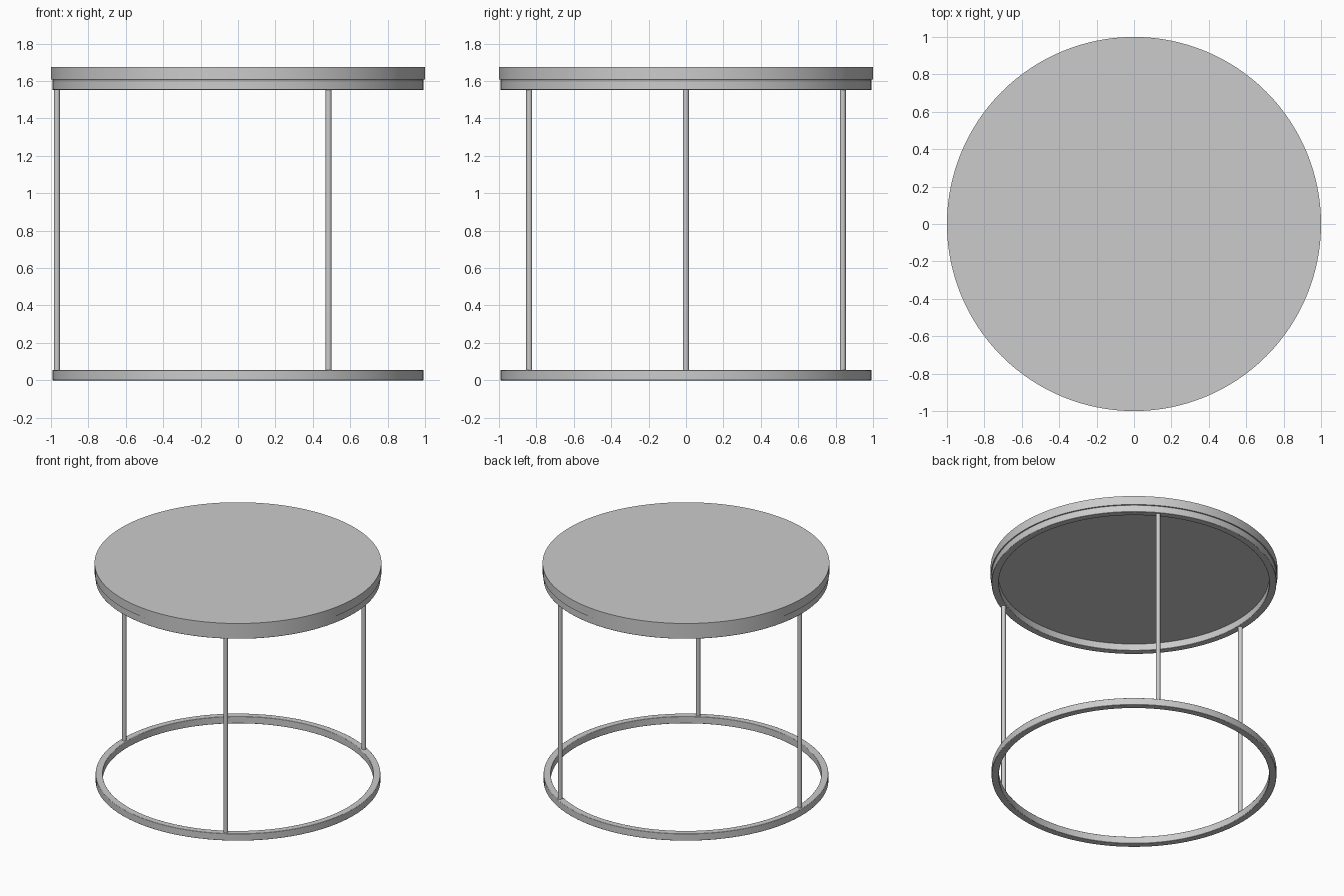
import bpy
import math

cube = bpy.data.objects.get("Cube")
if cube:
    bpy.data.objects.remove(cube, do_unlink=True)

SEGMENTS = 128
RING_OUTER, RING_INNER, RING_HEIGHT = 0.993, 0.943, 0.054
UPPER_RING_Z, TOP_Z, TOP_HEIGHT = 1.553, 1.607, 0.068
LEG_CIRCLE, LEG_RADIUS = 0.968, 0.016

# Single grey finish
grey = bpy.data.materials.new("light_grey")
grey.use_nodes = True
colour = (0.6, 0.6, 0.6, 1.0)
grey.diffuse_color = colour
grey.node_tree.nodes["Principled BSDF"].inputs["Base Color"].default_value = colour


def finish(obj, name, bevel=0.0):
    """Name the part, colour it, soften its edges and shade it smooth."""
    obj.name = name
    obj.data.name = name
    obj.data.materials.append(grey)
    if bevel:
        mod = obj.modifiers.new("soft_edges", 'BEVEL')
        mod.width = bevel
        mod.segments = 2
        mod.limit_method = 'ANGLE'
        mod.angle_limit = math.radians(40)
    bpy.ops.object.select_all(action='DESELECT')
    obj.select_set(True)
    bpy.context.view_layer.objects.active = obj
    bpy.ops.object.shade_smooth_by_angle(angle=math.radians(35))


def cylinder(name, radius, x, y, z, height, sides, bevel=0.0):
    """Upright cylinder whose base sits at z."""
    bpy.ops.mesh.primitive_cylinder_add(
        vertices=sides, radius=radius, depth=height, location=(x, y, z + height / 2))
    finish(bpy.context.object, name, bevel)


def ring(name, z):
    """Flat hoop with a rectangular section, base at z."""
    section = [(RING_INNER, 0), (RING_OUTER, 0),
               (RING_OUTER, RING_HEIGHT), (RING_INNER, RING_HEIGHT)]
    verts, faces = [], []
    for i in range(SEGMENTS):
        a = 2 * math.pi * i / SEGMENTS
        verts += [(r * math.cos(a), r * math.sin(a), h) for r, h in section]
        here, after = 4 * i, 4 * ((i + 1) % SEGMENTS)
        for k in range(4):
            n = (k + 1) % 4
            faces.append((here + k, after + k, after + n, here + n))
    mesh = bpy.data.meshes.new(name)
    mesh.from_pydata(verts, [], faces)
    obj = bpy.data.objects.new(name, mesh)
    obj.location.z = z
    bpy.context.collection.objects.link(obj)
    finish(obj, name, 0.003)


# Round top resting on the upper hoop
cylinder("table_top", 1.0, 0, 0, TOP_Z, TOP_HEIGHT, SEGMENTS)
ring("upper_ring", UPPER_RING_Z)
ring("base_ring", 0)

# Three thin legs between the hoops
for name, degrees in (("right_leg", 180), ("front_left_leg", -60), ("back_left_leg", 60)):
    a = math.radians(degrees)
    cylinder(name, LEG_RADIUS, LEG_CIRCLE * math.cos(a), LEG_CIRCLE * math.sin(a),
             RING_HEIGHT - 0.004, UPPER_RING_Z - RING_HEIGHT + 0.008, 24)
